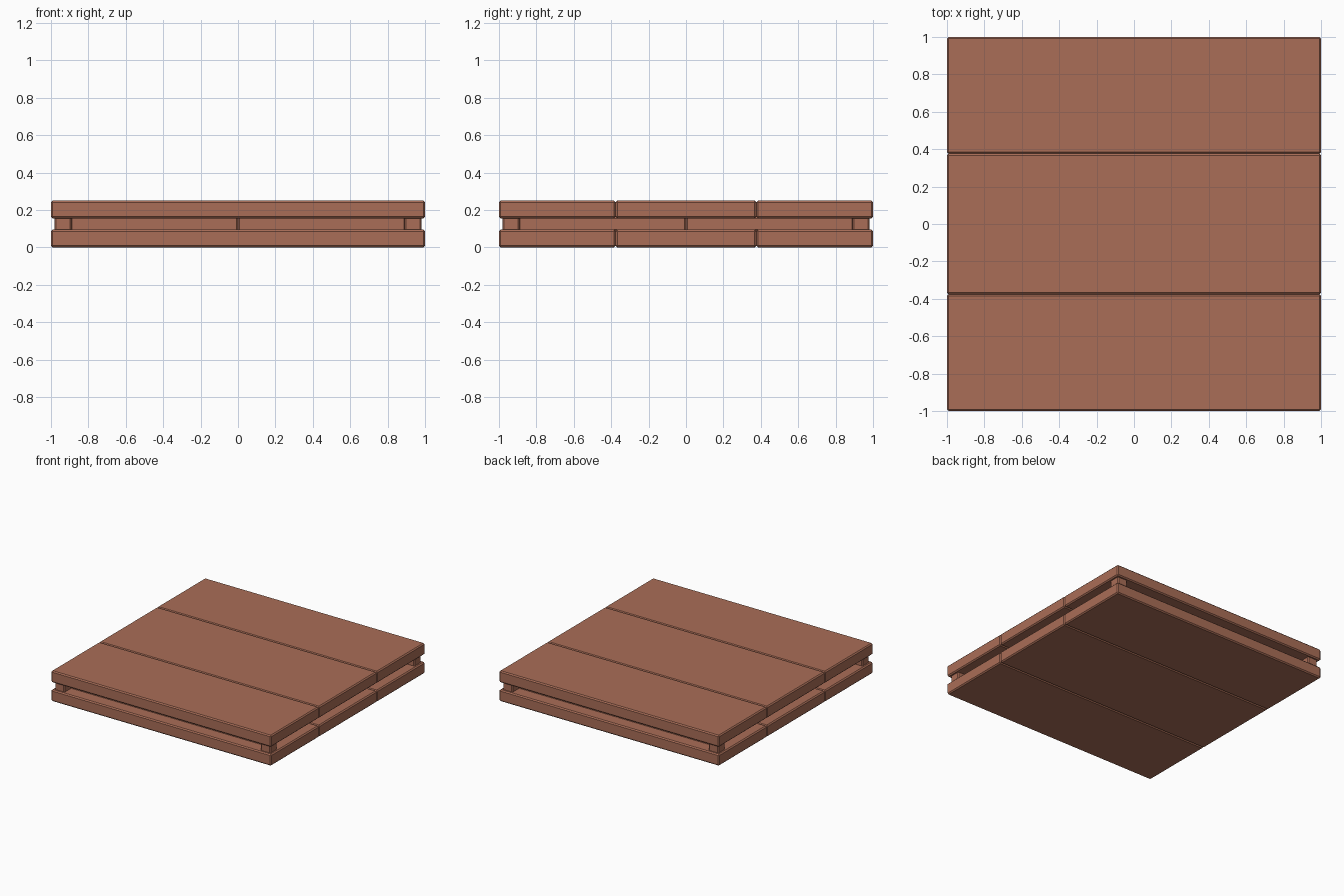
import bpy, bmesh

if "Cube" in bpy.data.objects:
    bpy.data.objects.remove(bpy.data.objects["Cube"])

wood = bpy.data.materials.new("reddish_brown_wood")
wood.diffuse_color = (0.40, 0.155, 0.096, 1)
wood.use_nodes = True
wood.node_tree.nodes["Principled BSDF"].inputs["Base Color"].default_value = wood.diffuse_color


def block(name, lo, hi, bevel=0.009):
    """Box between two corners with a flat chamfer on every edge."""
    bm = bmesh.new()
    bmesh.ops.create_cube(bm, size=1)
    for v in bm.verts:
        v.co = [(a + b) / 2 + c * (b - a) for a, b, c in zip(lo, hi, v.co)]
    bmesh.ops.bevel(bm, geom=bm.edges[:], offset=bevel, segments=1,
                    affect='EDGES', profile=0.5)
    mesh = bpy.data.meshes.new(name)
    bm.to_mesh(mesh)
    bm.free()
    mesh.materials.append(wood)
    ob = bpy.data.objects.new(name, mesh)
    bpy.context.collection.objects.link(ob)
    return ob


# Upper and lower decks, three planks each
Y = [-1.0, -0.376, 0.376, 1.0]
for deck, z0, z1 in (("lower", 0.0, 0.095), ("upper", 0.155, 0.25)):
    for i in range(3):
        block(f"{deck}_plank_{i + 1}", (-1, Y[i], z0), (1, Y[i + 1], z1))

# Middle layer: corner posts and four recessed core slabs
for sx in (-1, 1):
    for sy in (-1, 1):
        def quadrant(name, a, b, z0, z1):
            xs, ys = sorted((sx * a, sx * b)), sorted((sy * a, sy * b))
            block(name, (xs[0], ys[0], z0), (xs[1], ys[1], z1), 0.008)
        quadrant("corner_post", 0.89, 0.98, 0.087, 0.163)
        quadrant("core_slab", 0.0, 0.895, 0.087, 0.163)
